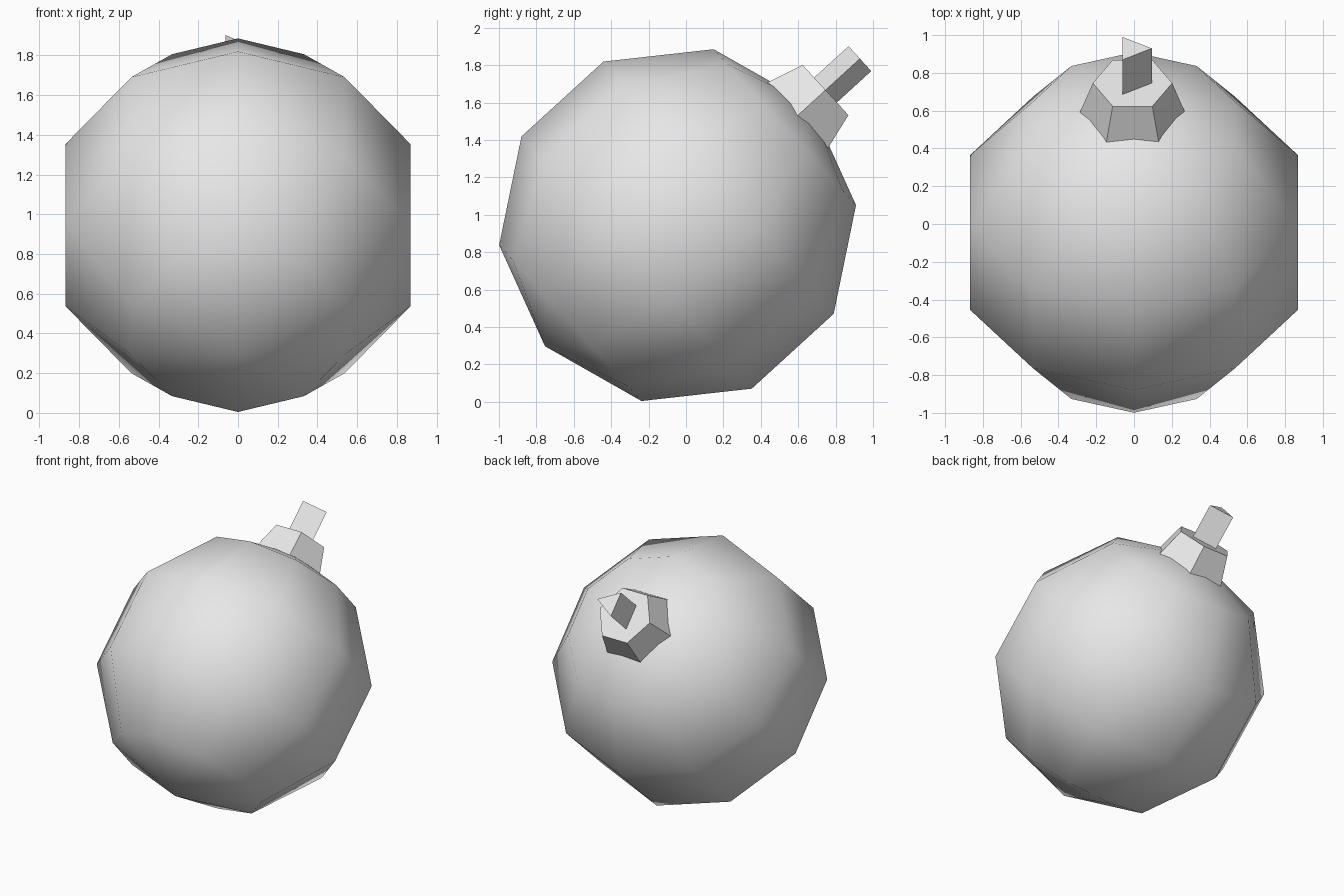
import bpy, bmesh, math
from mathutils import Matrix, Vector

cube = bpy.data.objects.get("Cube")
if cube:
    bpy.data.objects.remove(cube, do_unlink=True)

# Single plain grey
grey = bpy.data.materials.new("plain_grey")
grey.use_nodes = True
GREY = (0.8, 0.8, 0.8, 1.0)
grey.diffuse_color = GREY
grey.node_tree.nodes["Principled BSDF"].inputs["Base Color"].default_value = GREY

# Everything turns around one axis that leans back from the ball's centre
RADIUS = 0.96
TILT = Matrix.Translation((0, -0.045, 0.945)) @ Matrix.Rotation(math.radians(-47.6), 4, 'X')


def turned(name, profile, sides, phase=0.0, x=0.0, smooth=False):
    """Spin (radius, height) points into a closed solid on the leaning axis."""
    bm = bmesh.new()
    rings = []
    for r, h in profile:
        if r < 1e-6:
            rings.append([bm.verts.new((x, 0, h))] * sides)
            continue
        angles = [math.radians(phase) + math.tau * i / sides for i in range(sides)]
        rings.append([bm.verts.new((x + r * math.cos(a), r * math.sin(a), h)) for a in angles])
    for low, high in zip(rings, rings[1:]):
        for i in range(sides):
            j = (i + 1) % sides
            corners = dict.fromkeys((low[i], low[j], high[j], high[i]))
            bm.faces.new(list(corners))
    for ring in (rings[0], rings[-1]):
        if len(set(ring)) > 2:
            bm.faces.new(ring)
    bmesh.ops.recalc_face_normals(bm, faces=bm.faces[:])
    for f in bm.faces:
        f.smooth = smooth
    bm.transform(TILT)
    mesh = bpy.data.meshes.new(name)
    bm.to_mesh(mesh)
    bm.free()
    mesh.materials.append(grey)
    obj = bpy.data.objects.new(name, mesh)
    bpy.context.collection.objects.link(obj)
    return obj


# Ball: ten segments, five bands, pole under the neck
arc = [(RADIUS * math.sin(math.radians(a)), -RADIUS * math.cos(math.radians(a)))
       for a in range(0, 181, 36)]
turned("ball", arc, 10, phase=18, smooth=True)

# Tapered six-sided neck
turned("neck", [(0.292, 0.82), (0.21, 1.071)], 6, x=-0.008)

# Three-sided fuse
turned("fuse", [(0.104, 1.0), (0.104, 1.32)], 3, x=-0.01)
